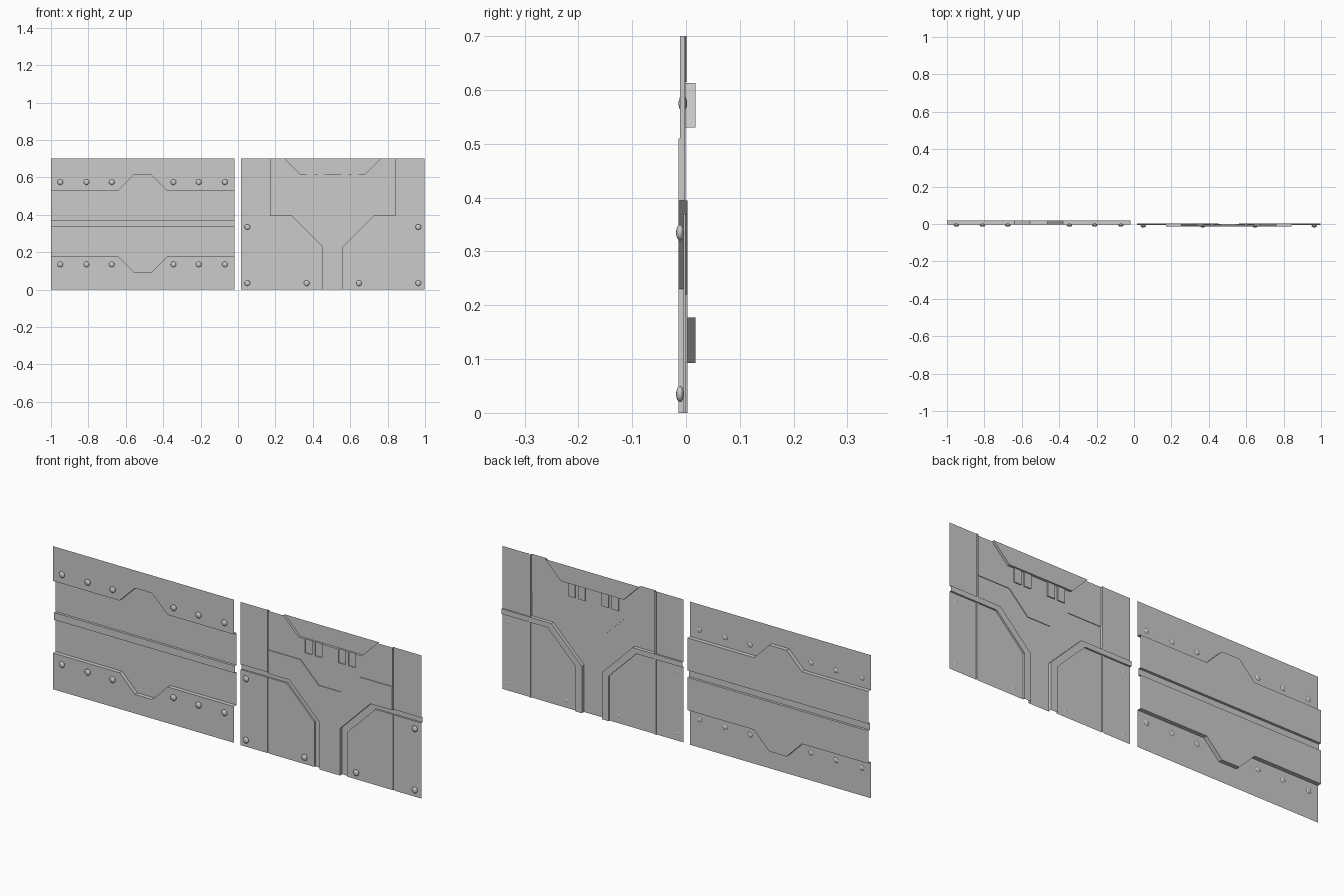
import bpy, bmesh

if "Cube" in bpy.data.objects:
    bpy.data.objects.remove(bpy.data.objects["Cube"])

LEFT, RIGHT, HALF = -0.51, 0.507, 0.49   # panel centres and half width


def sym(half):
    """Profile listed from the centre outwards, mirrored to run left to right."""
    return [(-u, z) for u, z in reversed(half)] + half


def flip(pts):
    return [(-u, z) for u, z in pts]


def build(name, cx, sheets, walls):
    """Pressed sheet: flat regions (points, y) and step walls (path, y0, y1)."""
    bm = bmesh.new()
    for pts, y in sheets:
        f = bm.faces.new([bm.verts.new((cx + u, y, z)) for u, z in pts])
        f.normal_update()
        if f.normal.y > 0:
            f.normal_flip()
    for path, y0, y1 in walls:
        a = [bm.verts.new((cx + u, y0, z)) for u, z in path]
        b = [bm.verts.new((cx + u, y1, z)) for u, z in path]
        for i in range(len(path) - 1):
            bm.faces.new((a[i], a[i + 1], b[i + 1], b[i]))
    big = [f for f in bm.faces if len(f.verts) > 4]
    bmesh.ops.triangulate(bm, faces=big)
    bmesh.ops.remove_doubles(bm, verts=bm.verts, dist=1e-5)
    me = bpy.data.meshes.new(name)
    bm.to_mesh(me)
    bm.free()
    ob = bpy.data.objects.new(name, me)
    bpy.context.collection.objects.link(ob)
    return ob


def rivets(name, cx, places, y, ry):
    for u, z in places:
        for s in (-1, 1):
            bpy.ops.mesh.primitive_uv_sphere_add(segments=16, ring_count=8, radius=0.015,
                                                 location=(cx + s * u, y, z))
            ob = bpy.context.object
            ob.name = name
            ob.scale.y = ry / 0.015
            bpy.ops.object.shade_smooth()


# Left panel: raised upper and lower plates, recessed channel, centre rib
FRONT, BACK, RIB = -0.002, 0.018, 0.006
up = sym([(0.047, 0.613), (0.13, 0.53), (HALF, 0.53)])
low = sym([(0.047, 0.093), (0.13, 0.177), (HALF, 0.177)])
rib_top = [(-HALF, 0.372), (HALF, 0.372)]
rib_low = [(-HALF, 0.337), (HALF, 0.337)]
build("left_panel", LEFT, [
    (up + [(HALF, 0.70), (-HALF, 0.70)], FRONT),
    (up + rib_top[::-1], BACK),
    (rib_top + rib_low[::-1], RIB),
    (rib_low + low[::-1], BACK),
    (low + [(HALF, 0), (-HALF, 0)], FRONT),
], [(up, FRONT, BACK), (rib_top, BACK, RIB), (rib_low, RIB, BACK), (low, BACK, FRONT)])
rivets("left_rivet", LEFT, [(u, z) for z in (0.575, 0.135) for u in (0.165, 0.30, 0.44)],
       -0.006, 0.008)

# Right panel: levels of the pressed steps
SIDE, UPPER, BAND, GROOVE, PLATE, WELL, SLOT = -0.004, -0.011, -0.014, 0.003, -0.005, 0.001, -0.006
V, W = 0.336, 0.345                      # vertical seam edges
slots = [(0.045, 0.083), (0.099, 0.137)]
ZW, ZS = 0.615, 0.548

# Well outline with the four notches hanging below it
notched, well = [], sym([(0.17, ZW), (0.255, 0.70)])
for a, b in slots:
    notched += [(a, ZW), (a, ZS), (b, ZS), (b, ZW)]
notched = sym(notched + [(0.17, ZW), (0.255, 0.70)])
band_top = sym([(0.06, 0.41), (0.16, 0.51), (V, 0.51)])
stem = [(0.055, 0), (0.055, 0.23), (0.22, 0.395), (V, 0.395)]
outer = [(0.09, 0), (0.09, 0.22), (0.24, 0.37), (HALF, 0.37)]

sheets = [
    (band_top + [(V, 0.70)] + notched[::-1] + [(-V, 0.70)], UPPER),
    (well, WELL),
    (band_top + stem[::-1] + flip(stem), BAND),
]
walls = [(notched, UPPER, SLOT), (well, SLOT, WELL), (band_top, UPPER, BAND)]
for m in (list, flip):
    for a, b in slots:
        sheets.append((m([(a, ZW), (a, ZS), (b, ZS), (b, ZW)]), SLOT))
    # side strip, seam, groove and lower plate
    sheets += [
        (m([(W, 0.395), (HALF, 0.395), (HALF, 0.70), (W, 0.70)]), SIDE),
        (m([(V, 0.395), (W, 0.395), (W, 0.70), (V, 0.70)]), GROOVE - 0.004),
        (m(stem + [(HALF, 0.395)] + outer[::-1]), GROOVE),
        (m(outer[:3] + [(V, 0.37), (V, 0)]), PLATE),
        (m([(V, 0), (V, 0.37), (W, 0.37), (W, 0)]), GROOVE - 0.004),
        (m([(W, 0), (W, 0.37), (HALF, 0.37), (HALF, 0)]), PLATE),
    ]
    walls += [
        (m([(V, 0.51), (V, 0.70)]), UPPER, GROOVE - 0.004),
        (m([(V, 0.395), (V, 0.51)]), BAND, GROOVE - 0.004),
        (m([(W, 0.395), (W, 0.70)]), SIDE, GROOVE - 0.004),
        (m(stem), BAND, GROOVE),
        (m([(V, 0.395), (HALF, 0.395)]), SIDE, GROOVE),
        (m(outer), PLATE, GROOVE),
        (m([(V, 0), (V, 0.37)]), PLATE, GROOVE - 0.004),
        (m([(W, 0), (W, 0.37)]), PLATE, GROOVE - 0.004),
    ]
build("right_panel", RIGHT, sheets, walls)
rivets("right_rivet", RIGHT, [(0.457, 0.335), (0.457, 0.035), (0.14, 0.035)], -0.011, 0.0075)
